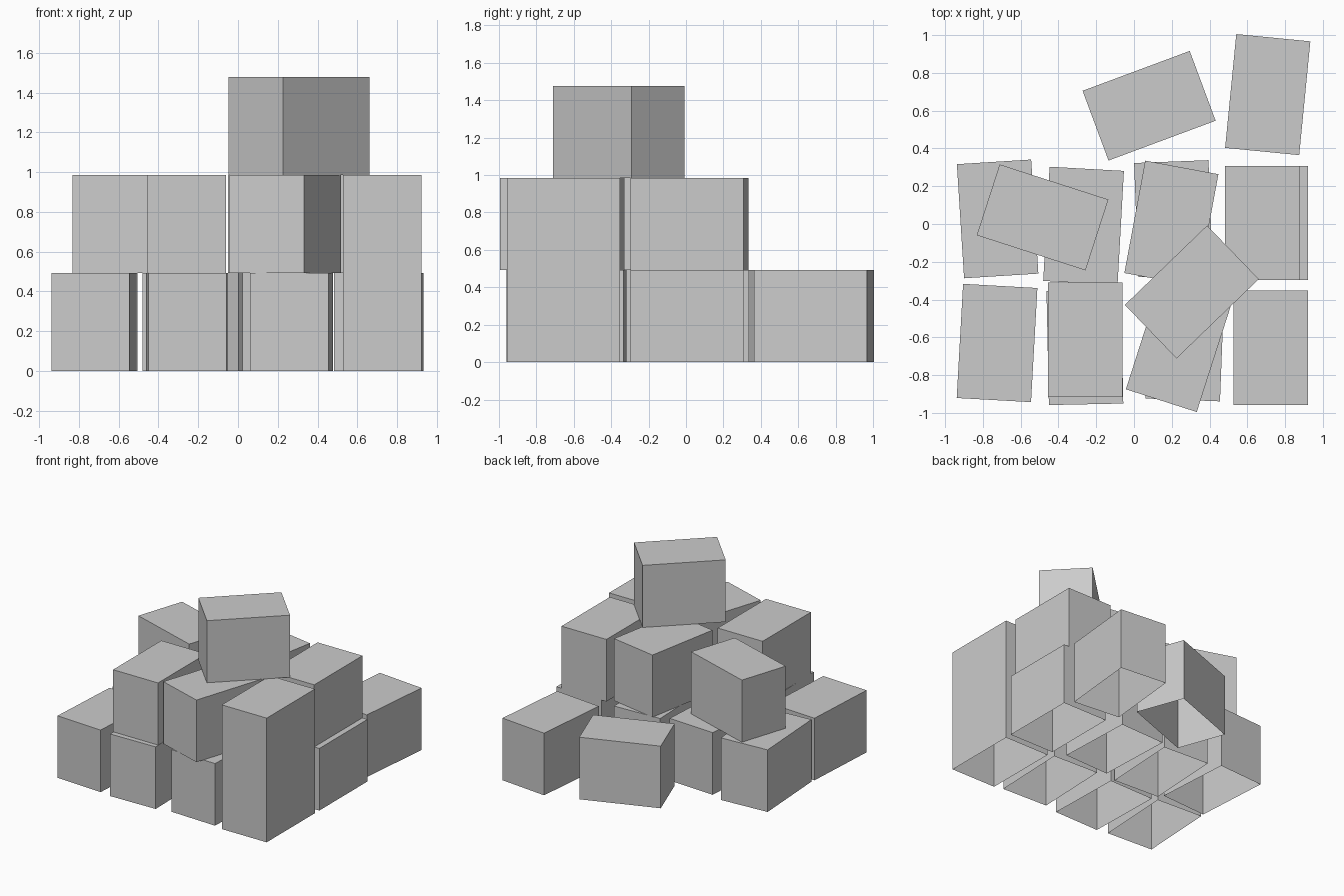
import bpy, bmesh, math
from mathutils import Matrix

if "Cube" in bpy.data.objects:
    bpy.data.objects.remove(bpy.data.objects["Cube"])

W, D, H = 0.394, 0.605, 0.4925  # one crate


def crate(name, x, y, level, angle, levels=1):
    """Open-bottomed box, turned about z."""
    bm = bmesh.new()
    bmesh.ops.create_cube(bm, size=1)
    bm.normal_update()
    bottom = [f for f in bm.faces if f.normal.z < -0.5]
    bmesh.ops.delete(bm, geom=bottom, context='FACES_ONLY')
    bmesh.ops.transform(bm, matrix=Matrix.Diagonal((W, D, H * levels, 1)), verts=bm.verts)
    me = bpy.data.meshes.new(name)
    bm.to_mesh(me)
    bm.free()
    ob = bpy.data.objects.new(name, me)
    ob.location = (x, y, H * (level + levels / 2))
    ob.rotation_euler.z = math.radians(angle)
    bpy.context.collection.objects.link(ob)


# Bottom, middle and top layers: x, y, turn in degrees
layers = [
    ("bottom_crate", [
        (-0.725, -0.63, -3.2), (-0.26, -0.652, 1.2), (0.27, -0.629, -2.2),
        (-0.722, 0.027, 3.6), (-0.267, -0.01, -3.2), (0.209, 0.028, 2.2),
        (0.725, 0.005, 0), (0.08, 0.626, -69.6), (0.708, 0.685, -5.6)]),
    ("middle_crate", [
        (-0.484, 0.035, 72.1), (-0.258, -0.613, 0), (0.198, 0.002, -10.5),
        (0.237, -0.647, -17.8), (0.68, 0.005, 0)]),
    ("top_crate", [(0.306, -0.36, -46)]),
]
for level, (name, spots) in enumerate(layers):
    for i, (x, y, a) in enumerate(spots):
        crate(f"{name}_{i + 1}", x, y, level, a)

# Double-height corner crate
crate("tall_corner_crate", 0.725, -0.655, 0, 0, levels=2)
